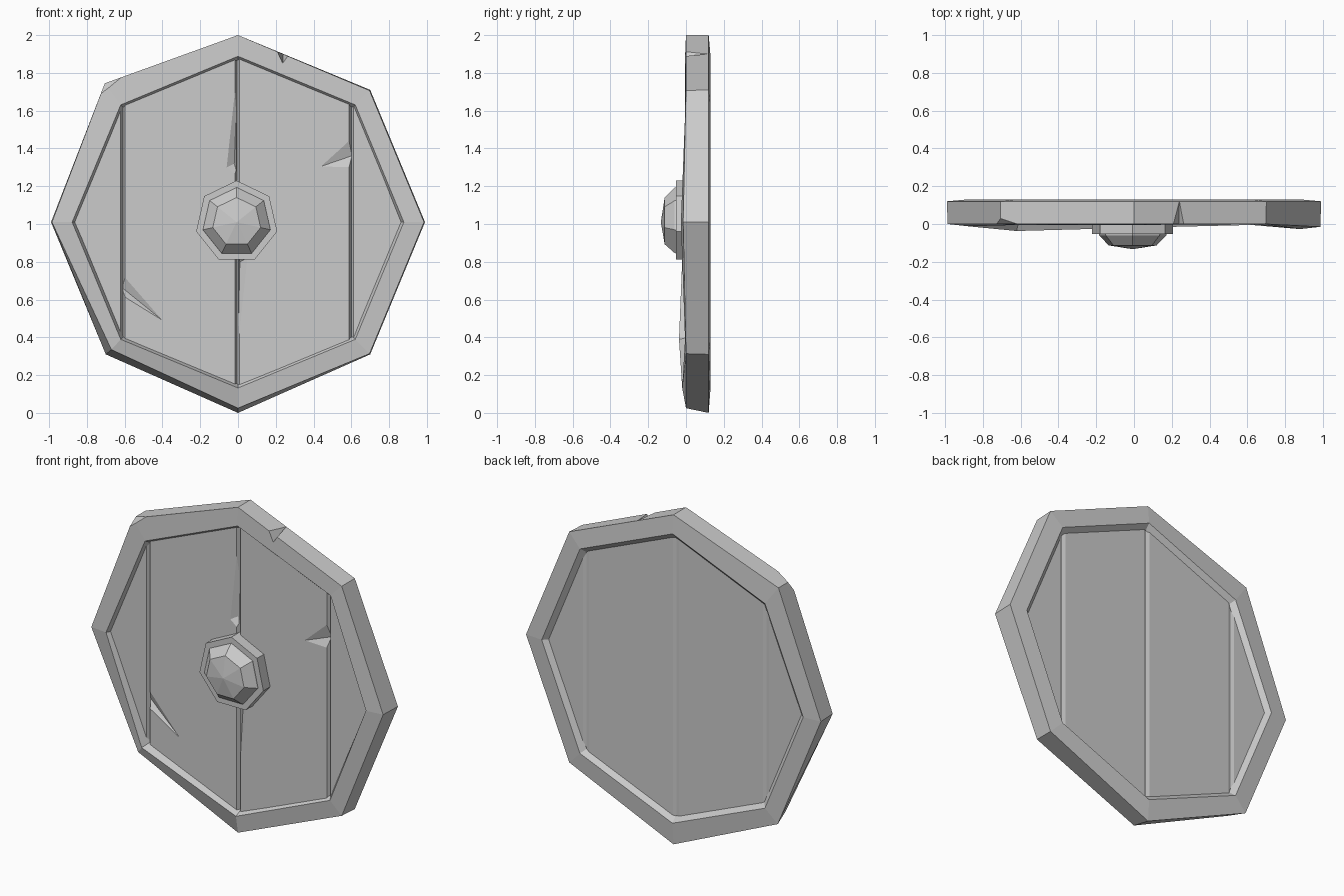
import bpy, bmesh
from math import sin, cos, pi

CZ = 1.01  # height of the shield centre

if "Cube" in bpy.data.objects:
    bpy.data.objects.remove(bpy.data.objects["Cube"])

grey = bpy.data.materials.new("stone_grey")
grey.use_nodes = True
grey.diffuse_color = (0.6, 0.6, 0.6, 1)
grey.node_tree.nodes["Principled BSDF"].inputs["Base Color"].default_value = (0.6, 0.6, 0.6, 1)


def finish(name, bm):
    bmesh.ops.recalc_face_normals(bm, faces=bm.faces)
    mesh = bpy.data.meshes.new(name)
    bm.to_mesh(mesh)
    bm.free()
    mesh.materials.append(grey)
    obj = bpy.data.objects.new(name, mesh)
    bpy.context.collection.objects.link(obj)
    return obj


def polygon(n, radius, y, cx=0.0):
    """Upright polygon with a corner at the top, going clockwise from the front."""
    return [[cx + radius * sin(2 * pi * i / n), y, CZ + radius * cos(2 * pi * i / n)]
            for i in range(n)]


def loft(name, loops, closed=False):
    """Skin between loops; closed makes a ring, otherwise both ends are capped."""
    bm = bmesh.new()
    rows = [[bm.verts.new(p) for p in loop] for loop in loops]
    n = len(rows[0])
    for a, b in zip(rows, rows[1:] + (rows[:1] if closed else [])):
        for i in range(n):
            j = (i + 1) % n
            bm.faces.new((a[i], a[j], b[j], b[i]))
    if not closed:
        bm.faces.new(rows[0])
        bm.faces.new(rows[-1])
    return finish(name, bm)


def carve(target, name, points):
    """Cut the convex hull of some points out of a part."""
    bm = bmesh.new()
    for p in points:
        bm.verts.new(p)
    bmesh.ops.convex_hull(bm, input=bm.verts)
    cutter = finish(name, bm)
    cutter.hide_render = True
    cutter.hide_viewport = True
    cutter.display_type = 'WIRE'
    mod = target.modifiers.new(name, 'BOOLEAN')
    mod.operation = 'DIFFERENCE'
    mod.solver = 'EXACT'
    mod.object = cutter


# Rim: worn octagonal frame with bevelled inner lips
outer_front = polygon(8, 0.985, 0.0)
outer_front[0][2] = 2.0
outer_front[2][1] = -0.015
outer_front[4][2] = 0.025
outer_front[5] = [-0.67, 0.0, 0.335]
outer_front[7] = [-0.705, 0.0, 1.745]
outer_back = polygon(8, 0.99, 0.12)
outer_back[4][2] = 0.0
outer_back[7] = [-0.705, 0.12, 1.745]
inner_front = polygon(8, 0.878, 0.0)
for point, y in zip(inner_front, (-.005, 0, -.027, -.005, -.02, -.037, -.012, -.005)):
    point[1] = y
rim = loft("rim", [outer_front, inner_front, polygon(8, 0.86, 0.02),
                   polygon(8, 0.845, 0.1), polygon(8, 0.878, 0.13), outer_back], True)
carve(rim, "top_notch_cutter", [(.18, -.05, 1.95), (.29, -.05, 1.91), (.235, -.05, 1.83),
                                (.24, .12, 1.9), (.24, .12, 1.97)])
carve(rim, "corner_chip_cutter", [(-.75, -.005, 1.664), (-.58, -.005, 1.8),
                                  (-.72, .05, 1.76), (-.76, -.07, 1.82)])

# Panel: board set in the frame, split into planks by grooves on both sides
FRONT, BACK = 0.012, 0.104
panel = loft("panel", [polygon(8, 0.87, FRONT), polygon(8, 0.87, BACK)])
for i, x in enumerate((-0.61, -0.005, 0.6)):
    for side, y, out, width, depth in (("front", FRONT, -1, 0.012, 0.02),
                                       ("back", BACK, 1, 0.02, 0.006)):
        carve(panel, f"{side}_groove_cutter_{i}",
              [p for z in (0, 2) for p in ((x - width, y, z), (x + width, y, z),
                                           (x - width, y + out * .02, z),
                                           (x + width, y + out * .02, z),
                                           (x, y - out * depth, z))])

# Dents: V-shaped gashes that open into the grooves (tip, upper, lower, valley)
dents = [((.44, 1.305), (.6, 1.45), (.6, 1.3), (.6, 1.36)),
         ((-.4, .49), (-.61, .73), (-.61, .62), (-.61, .66)),
         ((0, 1.85), (-.06, 1.3), (0, 1.25), (-.02, 1.32)),
         ((0, .35), (.05, .82), (0, .84), (.01, .8))]
for i, (tip, upper, lower, valley) in enumerate(dents):
    top = [(x, y, z) for x, z in (tip, upper, lower) for y in (FRONT, FRONT - .02)]
    carve(panel, f"dent_cutter_{i}", top + [(valley[0], FRONT + .025, valley[1])])

# Boss: seven-sided plate with a faceted dome
loft("boss_plate", [polygon(7, 0.22, 0.03, -.007), polygon(7, 0.22, -0.053, -.007)])
loft("boss_dome", [polygon(7, 0.185, -0.045, -.007), polygon(7, 0.182, -0.06, -.007),
                   polygon(7, 0.13, -0.113, -.007), polygon(7, 0.002, -0.133, -.007)])
